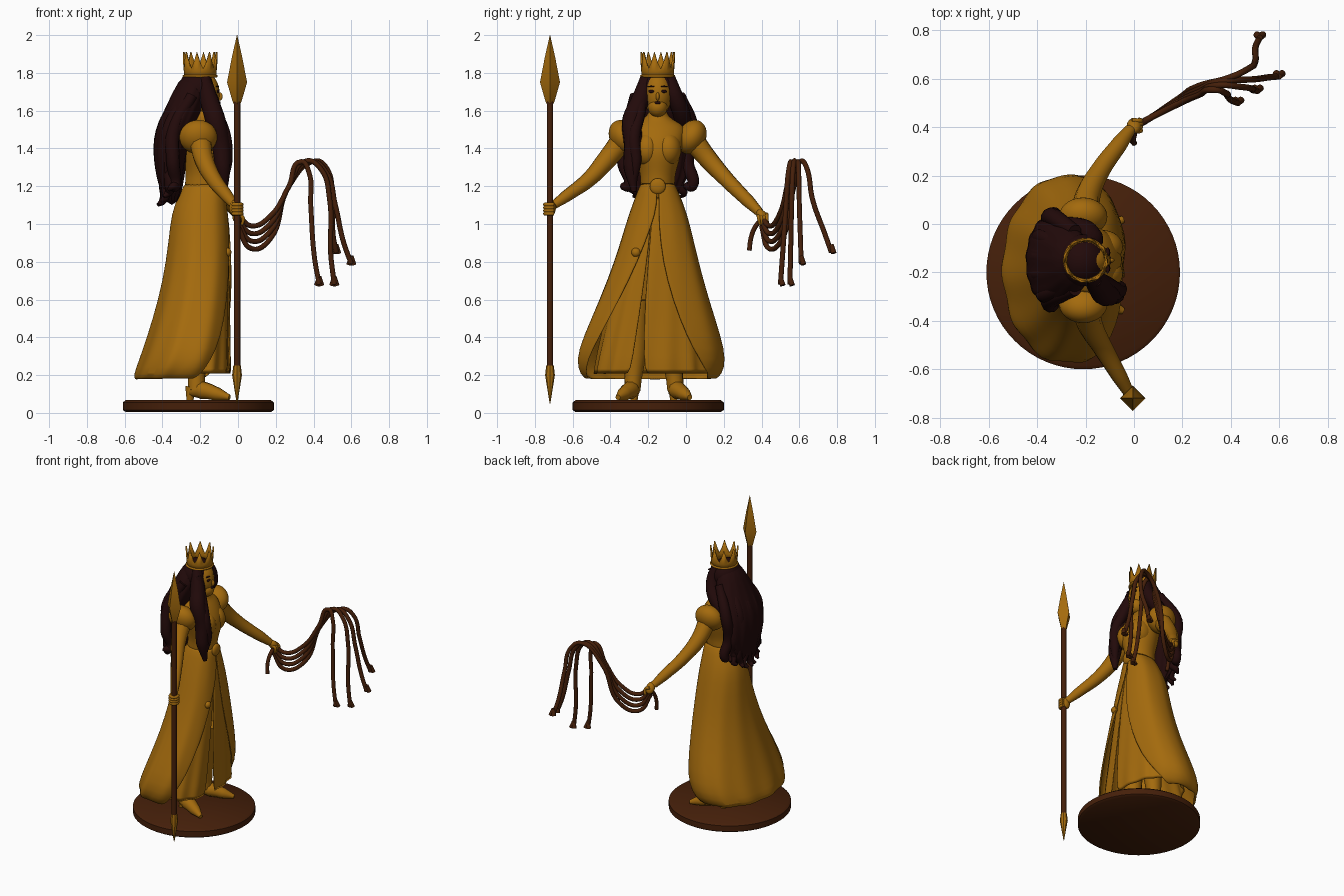
import bpy, bmesh, math
from mathutils import Vector

cube = bpy.data.objects.get("Cube")
if cube:
    bpy.data.objects.remove(cube, do_unlink=True)


def material(name, color):
    mat = bpy.data.materials.new(name)
    mat.use_nodes = True
    mat.diffuse_color = (*color, 1)
    mat.node_tree.nodes["Principled BSDF"].inputs["Base Color"].default_value = (*color, 1)
    return mat


gold = material("antique gold", (.37, .145, .004))
brown = material("leather brown", (.06, .014, .003))
dark = material("dark hair", (.016, .003, .003))
MID = -.15  # y of the body's plane of symmetry


def finish(obj, mat, angle=50):
    obj.data.materials.clear()
    obj.data.materials.append(mat)
    bpy.ops.object.select_all(action="DESELECT")
    bpy.context.view_layer.objects.active = obj
    obj.select_set(True)
    bpy.ops.object.shade_smooth_by_angle(angle=math.radians(angle))
    return obj


def mesh_object(name, verts, faces, mat, subdivide=0, thickness=0, angle=50):
    mesh = bpy.data.meshes.new(name)
    mesh.from_pydata(verts, [], faces)
    bm = bmesh.new()
    bm.from_mesh(mesh)
    bmesh.ops.recalc_face_normals(bm, faces=bm.faces)
    bm.to_mesh(mesh)
    bm.free()
    obj = bpy.data.objects.new(name, mesh)
    bpy.context.collection.objects.link(obj)
    if thickness:
        obj.modifiers.new("cloth", "SOLIDIFY").thickness = thickness
    if subdivide:
        sub = obj.modifiers.new("smooth", "SUBSURF")
        sub.levels = sub.render_levels = subdivide
    return finish(obj, mat, angle)


def loft(name, rings, mat, n=24, subdivide=2, ripple=0, waves=9, gap=None, thickness=0):
    """Skin rings (z, x min, x max, y min, y max); gap(t) opens a flattened front, in degrees."""
    verts, faces = [], []
    cols = n + 1 if gap else n
    for i, (z, x0, x1, y0, y1) in enumerate(rings):
        t = i / (len(rings) - 1)
        lo, hi = gap(t) if gap else (0, 0)
        for k in range(cols):
            a = math.radians(hi + (360 + lo - hi) * k / n)
            r = 1 + ripple * t * math.cos(waves * a + 3 * t)
            c = math.cos(a)
            if gap and c > 0:
                c **= .65
            verts.append(((x0 + x1) / 2 + (x1 - x0) / 2 * r * c,
                          (y0 + y1) / 2 + (y1 - y0) / 2 * r * math.sin(a), z))
    for i in range(len(rings) - 1):
        for k in range(n):
            a, b = i * cols + k, i * cols + (k + 1) % cols
            faces.append((a, b, b + cols, a + cols))
    if not gap:
        faces += [tuple(range(n)), tuple(range(len(verts) - n, len(verts)))]
    return mesh_object(name, verts, faces, mat, subdivide, thickness)


def tube(name, points, radii, mat):
    """Smooth round tube through points, with a radius at each point."""
    curve = bpy.data.curves.new(name, "CURVE")
    curve.dimensions = "3D"
    curve.bevel_depth = 1
    curve.bevel_resolution = 3
    curve.resolution_u = 8
    curve.use_fill_caps = True
    spline = curve.splines.new("BEZIER")
    spline.bezier_points.add(len(points) - 1)
    for i, (bp, p) in enumerate(zip(spline.bezier_points, points)):
        bp.co = p
        bp.radius = radii[i] if isinstance(radii, tuple) else radii
        bp.handle_left_type = bp.handle_right_type = "AUTO"
    obj = bpy.data.objects.new(name, curve)
    bpy.context.collection.objects.link(obj)
    bpy.ops.object.select_all(action="DESELECT")
    bpy.context.view_layer.objects.active = obj
    obj.select_set(True)
    bpy.ops.object.convert(target="MESH")
    return finish(bpy.context.object, mat, 60)


def ball(name, center, size, mat, tilt=(0, 0, 0)):
    bpy.ops.mesh.primitive_uv_sphere_add(segments=32, ring_count=20, location=center, rotation=tilt)
    obj = bpy.context.object
    obj.name, obj.scale = name, size
    return finish(obj, mat)


def lathe(name, center, profile, n, mat, angle=40):
    x, y = center
    rings = [(z, x - r, x + r, y - r, y + r) for z, r in profile]
    obj = loft(name, rings, mat, n, 0)
    return finish(obj, mat, angle)


# Round base
lathe("base", (-.21, -.2), [(.005, .385), (.015, .4), (.055, .4), (.067, .385)], 64, brown)

# Spear
SPEAR = (-.005, -.72)
lathe("spear_shaft", SPEAR, [(.22, .017), (1.67, .017)], 16, brown)
lathe("spear_head", SPEAR, [(1.63, .015), (1.65, .024), (1.75, .053), (1.88, .028), (2, .001)], 4, gold, 20)
lathe("spear_butt", SPEAR, [(.05, .002), (.2, .026), (.25, .02)], 8, gold, 20)

# Skirts: an overskirt parted at the front above a slit underskirt
loft("overskirt", [(1.22, -.28, -.07, -.24, -.06), (1.1, -.34, -.06, -.285, -.01),
                   (1, -.36, -.045, -.32, .02), (.8, -.38, -.03, -.38, .065),
                   (.6, -.42, -.025, -.46, .12), (.4, -.48, -.03, -.55, .185),
                   (.28, -.52, -.05, -.585, .21), (.2, -.55, -.08, -.56, .19), (.175, -.54, -.1, -.52, .15)],
     gold, 56, 1, .025, 11,
     lambda t: (-2 - 76 * (max(0, t - .22) / .78) ** .7, 2 + 62 * max(0, t - .3) / .7), .012)
loft("underskirt", [(1.15, -.3, -.08, -.25, -.05), (.9, -.35, -.05, -.33, .03),
                    (.6, -.38, -.045, -.4, .06), (.4, -.42, -.04, -.45, .1), (.2, -.46, -.035, -.49, .13)],
     gold, 56, 1, .035, 13,
     lambda t: (-14 - 12 * max(0, t - .3), -14 + 9 * max(0, t - .3)), .01)
ball("skirt_brooch", (-.055, -.265, .85), (.02, .024, .024), gold)

# Bodice, neck and belt clasp
loft("bodice", [(1.16, -.3, -.07, -.25, -.05), (1.24, -.27, -.08, -.235, -.065),
                (1.33, -.29, -.055, -.26, -.035), (1.4, -.3, -.045, -.28, -.02),
                (1.47, -.3, -.07, -.3, .0), (1.53, -.28, -.11, -.29, -.01),
                (1.56, -.25, -.14, -.2, -.1), (1.64, -.24, -.15, -.19, -.11)], gold)
ball("belt_clasp", (-.07, MID, 1.2), (.018, .042, .042), gold)

# Head and face
ball("head", (-.185, MID, 1.69), (.088, .077, .115), gold)
ball("jaw", (-.15, MID, 1.62), (.055, .052, .054), gold)
ball("nose", (-.097, MID, 1.675), (.016, .01, .022), gold)
ball("lips", (-.1, MID, 1.642), (.008, .016, .008), dark)

# Features that mirror across the body
for side, label in ((1, "left"), (-1, "right")):
    def at(x, dy, z):
        return (x, MID + side * dy, z)

    def foot(x, dy, z):
        return at(x, dy - side * .02, z)
    ball(label + "_bust", at(-.13, .055, 1.395), (.084, .07, .09), gold)
    ball(label + "_eye", at(-.106, .032, 1.702), (.008, .017, .008), dark)
    ball(label + "_eyebrow", at(-.109, .034, 1.728), (.008, .02, .004), dark)
    ball(label + "_puff_sleeve", at(-.21, .18, 1.46), (.1, .074, .095), gold, (side * -.5, 0, 0))
    tube(label + "_leg", [foot(-.2, .09, .6), foot(-.22, .1, .3), foot(-.22, .11, .18), foot(-.22, .115, .12)],
         (.07, .058, .046, .044), gold)
    tube(label + "_shoe", [foot(-.25, .105, .12), foot(-.19, .125, .12), foot(-.11, .16, .1), foot(-.045, .19, .082)],
         (.034, .048, .036, .014), gold)
    tube(label + "_heel", [foot(-.25, .105, .14), foot(-.255, .105, .06)], (.03, .018), gold)

# Arms and hands
tube("left_arm", [(-.2, .04, 1.44), (-.19, .12, 1.34), (-.14, .22, 1.23), (-.06, .33, 1.12), (-.015, .39, 1.06)],
     (.06, .052, .042, .035, .024), gold)
tube("right_arm", [(-.2, -.34, 1.44), (-.18, -.42, 1.34), (-.13, -.51, 1.24), (-.06, -.63, 1.15), (-.02, -.7, 1.1)],
     (.06, .052, .042, .033, .023), gold)
ball("left_palm", (0, .405, 1.04), (.03, .026, .042), gold, (.6, 0, 0))
ball("right_palm", (-.015, -.715, 1.085), (.032, .026, .042), gold)
for i in range(4):
    z = 1.055 + .016 * i
    tube("right_finger", [(-.03, -.735, z), (.0, -.746, z), (.018, -.73, z), (.014, -.7, z)], .01, gold)
    y = .385 + .014 * i
    tube("left_finger", [(-.01, y, 1.05), (.025, y, 1.035), (.022, y + .006, .995)], (.011, .01, .007), gold)

# Whip: strands sag from the hand, rise together, then fan out and hang
crest = Vector((.335, .555, 1.33))
tails = [((.385, .53, 1.1), (.43, .5, .68)), ((.485, .56, 1.13), (.51, .55, .68)),
         ((.515, .6, 1.1), (.6, .61, .79)), ((.5, .67, 1.13), (.52, .77, .85))]
for i, (knee, end) in enumerate(tails):
    shift = Vector((.026 * i, .019 * i, .004 * (i % 2)))
    sag = .99 - .04 * i
    end = Vector(end)
    low = end.lerp(Vector(knee), .35) - Vector((.01, 0, 0))
    tube("whip_strand", [(0, .4, 1.05 - .02 * i), (.07, .44, sag), (.17, .49 + .006 * i, sag + .05),
                         (.27, .535 + .012 * i, 1.2), crest + shift,
                         (crest + shift).lerp(knee, .5) + Vector((.015, 0, .06)), knee, low, end], .0135, brown)
    for fork in (-1, 1):
        tube("whip_knot", [end + Vector((0, 0, .04)), end + Vector((.012 * fork, .012, -.005))], (.012, .015), brown)
tube("whip_end", [(.01, .42, 1.04), (.0, .37, .99), (-.005, .345, .93), (.0, .335, .86)], .0125, brown)

# Hair: cap, back mass and loose locks
ball("hair_cap", (-.215, MID, 1.715), (.098, .108, .105), dark)
loft("back_hair", [(1.8, -.29, -.15, -.22, -.08), (1.7, -.345, -.16, -.275, -.03), (1.6, -.39, -.19, -.32, .01),
                   (1.5, -.44, -.23, -.335, .03), (1.4, -.45, -.26, -.335, .03), (1.3, -.44, -.28, -.32, .02),
                   (1.2, -.42, -.29, -.29, -.01), (1.1, -.38, -.32, -.23, -.09)], dark, 48, 1, .07, 14)
tube("right_front_lock", [(-.18, -.21, 1.77), (-.15, -.245, 1.65), (-.12, -.285, 1.55), (-.09, -.28, 1.42),
                          (-.08, -.29, 1.3), (-.07, -.275, 1.17)], (.035, .05, .054, .05, .042, .014), dark)
tube("right_inner_lock", [(-.16, -.23, 1.74), (-.12, -.245, 1.6), (-.07, -.275, 1.46), (-.06, -.265, 1.33),
                          (-.075, -.28, 1.2)], (.028, .034, .034, .03, .012), dark)
tube("left_front_lock", [(-.18, -.09, 1.77), (-.17, -.06, 1.68), (-.21, -.025, 1.59), (-.31, -.01, 1.5)],
     (.035, .043, .046, .045), dark)
for i in range(9):
    y = MID + (i - 4) * .042
    bend = .012 * (-1) ** i
    x = -.39 + .0035 * (i - 4) ** 2
    bottom = 1.1 + .005 * (i - 4) ** 2
    tube("back_lock", [(x + .09, MID + (y - MID) * .7, 1.68), (x - .005, y + bend, 1.5), (x - .01, y - bend, 1.33),
                       (x, y + bend, 1.2), (x - .01, y - bend, bottom + .02), (x - .035, y, bottom)],
         (.03, .038, .036, .03, .02, .009), dark)

# Crown: a band with a zigzag top
POINTS, STEPS = 8, 4
verts, faces = [], []
total = POINTS * STEPS
for k in range(total):
    a = math.tau * (k + 1) / total
    rise = (.012, .045, .1, .045)[k % STEPS]
    for z, r in ((1.775, .085), (1.81, .087), (1.81 + rise, .088 + rise * .06)):
        verts.append((-.2 + r * math.cos(a), MID + r * math.sin(a), z))
    for j in range(2):
        p, q = k * 3 + j, (k + 1) % total * 3 + j
        faces.append((p, q, q + 1, p + 1))
mesh_object("crown", verts, faces, gold, 0, .01, 30)
bpy.ops.mesh.primitive_torus_add(location=(-.2, MID, 1.783), major_radius=.086, minor_radius=.007)
bpy.context.object.name = "crown_rim"
finish(bpy.context.object, gold)
